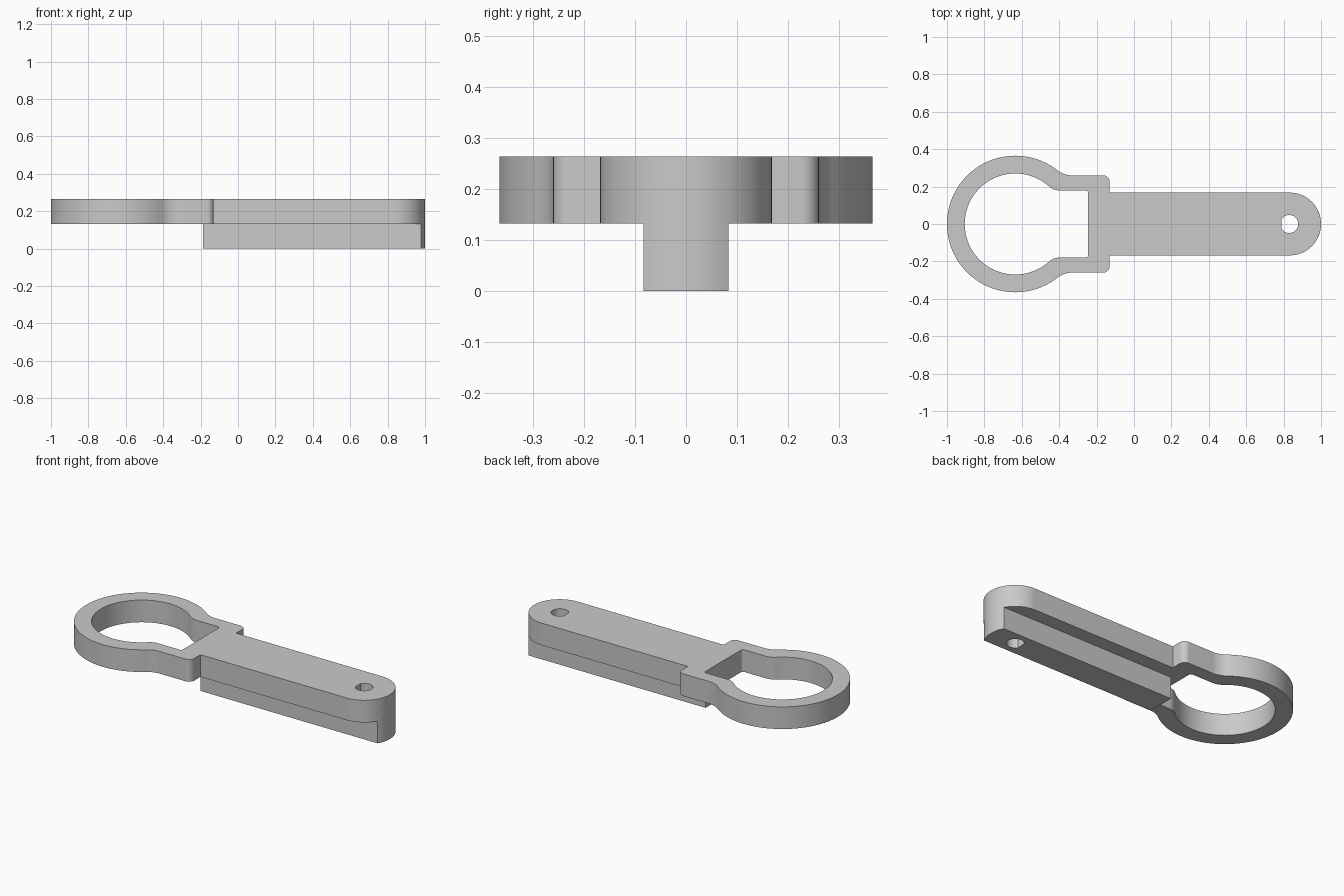
import bpy, bmesh
from math import atan2, asin, cos, sin, pi, radians, sqrt

cube = bpy.data.objects.get("Cube")
if cube:
    bpy.data.objects.remove(cube, do_unlink=True)

# Material
grey = bpy.data.materials.new("light grey")
grey.use_nodes = True
GREY = (0.59, 0.59, 0.59, 1)
grey.diffuse_color = GREY
grey.node_tree.nodes["Principled BSDF"].inputs["Base Color"].default_value = GREY

RING_X, EYE_X = -0.635, 0.832
ARM_W, RAIL_W = 0.168, 0.083
MID_Z, TOP_Z = 0.132, 0.264


def arc(cx, cy, r, a0, a1, n):
    return [(cx + r * cos(a0 + (a1 - a0) * i / n),
             cy + r * sin(a0 + (a1 - a0) * i / n)) for i in range(n + 1)]


def mirrored(half):
    """Close a half outline (y >= 0) with its reflection in the x axis."""
    return half + [(x, -y) for x, y in reversed(half) if abs(y) > 1e-5]


def keyhole(ring_r, neck_y, blend_r, end_x, corner_r):
    """Half outline: ring blended into a straight neck with a rounded corner."""
    by = neck_y + blend_r
    bx = sqrt((ring_r + blend_r) ** 2 - by ** 2)
    a = atan2(by, bx)
    return (arc(RING_X, 0, ring_r, pi, a, 48)
            + arc(RING_X + bx, by, blend_r, a + pi, 1.5 * pi, 10)[1:]
            + arc(end_x - corner_r, neck_y - corner_r, corner_r, pi / 2, 0, 8))


def prism(name, outline, z0, z1):
    """Extrude one closed outline into a solid."""
    bm = bmesh.new()
    base = bm.faces.new([bm.verts.new((x, y, z0)) for x, y in outline])
    top = bmesh.ops.extrude_face_region(bm, geom=[base], use_keep_orig=True)
    moved = [g for g in top["geom"] if isinstance(g, bmesh.types.BMVert)]
    bmesh.ops.translate(bm, verts=moved, vec=(0, 0, z1 - z0))
    bmesh.ops.recalc_face_normals(bm, faces=bm.faces)
    mesh = bpy.data.meshes.new(name)
    bm.to_mesh(mesh)
    bm.free()
    mesh.materials.append(grey)
    ob = bpy.data.objects.new(name, mesh)
    bpy.context.collection.objects.link(ob)
    return ob


def cut(ob, cutters):
    """Cut the openings out of a solid, then smooth its round walls."""
    bpy.ops.object.select_all(action="DESELECT")
    ob.select_set(True)
    bpy.context.view_layer.objects.active = ob
    for cutter in cutters:
        mod = ob.modifiers.new("opening", "BOOLEAN")
        mod.operation = "DIFFERENCE"
        mod.solver = "EXACT"
        mod.object = cutter
        bpy.ops.object.modifier_apply(modifier=mod.name)
    bpy.ops.object.shade_smooth_by_angle(angle=radians(30))


# Ring, collar and arm in one plate
plate = prism("ring_and_arm", mirrored(
    keyhole(0.365, 0.26, 0.13, -0.13, 0.035)
    + [(-0.13, ARM_W)]
    + arc(EYE_X, 0, ARM_W, pi / 2, 0, 24)), MID_Z, TOP_Z)

# Narrow rail under the arm, its end following the arm's round tip
rail = prism("under_rail", mirrored(
    [(-0.188, RAIL_W)]
    + arc(EYE_X, 0, ARM_W, asin(RAIL_W / ARM_W), 0, 12)), 0, MID_Z)

# Ring opening, and the flat-sided pin hole through the rounded end
opening = prism("ring_opening_cutter", mirrored(
    keyhole(0.27, 0.18, 0.082, -0.245, 0.015)), -0.1, 0.4)
pin_hole = prism("pin_hole_cutter", mirrored(
    arc(EYE_X - 0.002, 0, 0.048, 0, radians(147), 20)), -0.1, 0.4)

cut(plate, [opening, pin_hole])
cut(rail, [pin_hole])
for cutter in (opening, pin_hole):
    bpy.data.objects.remove(cutter, do_unlink=True)
